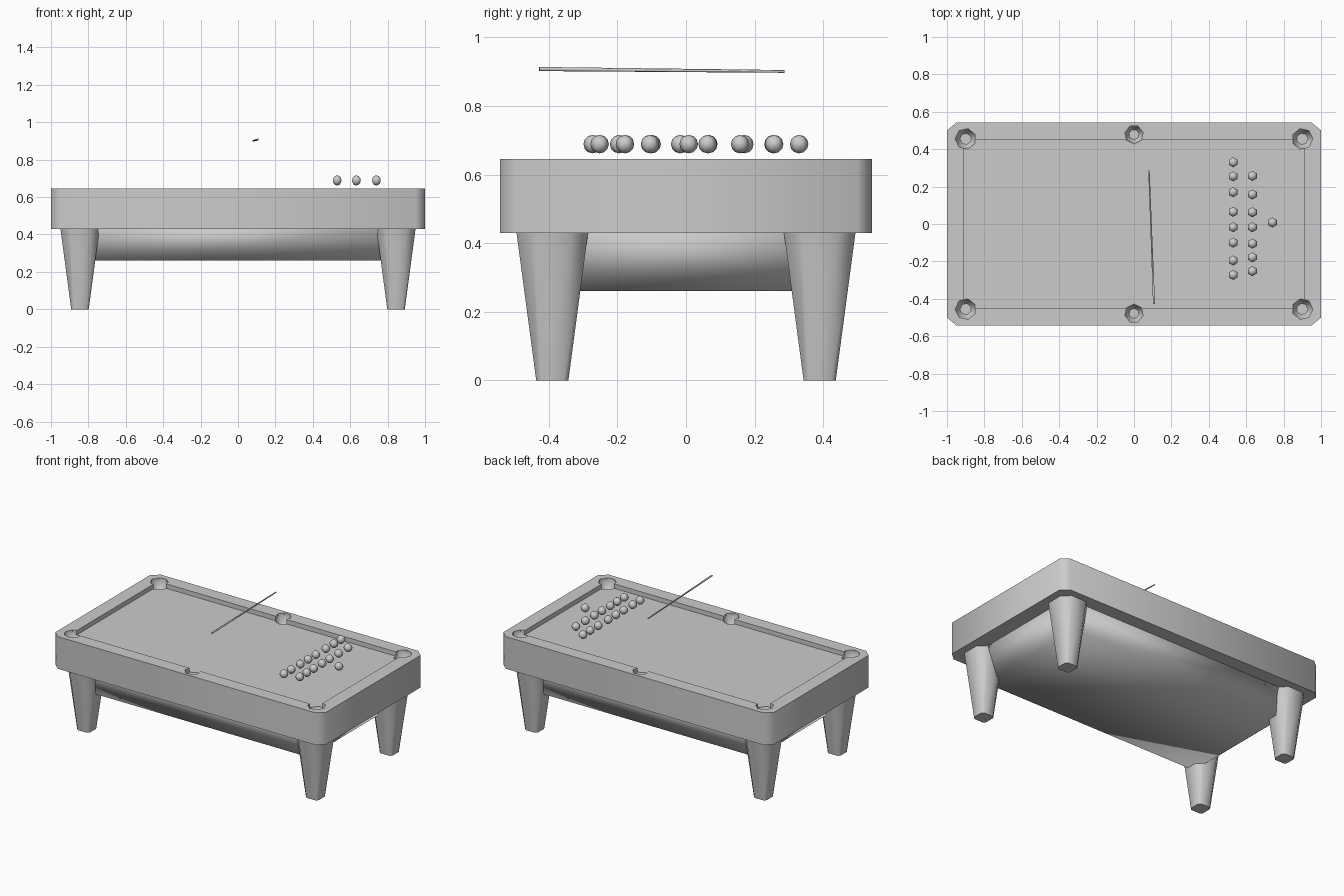
import bpy, bmesh, math
from mathutils import Vector

if "Cube" in bpy.data.objects:
    bpy.data.objects.remove(bpy.data.objects["Cube"])


def new_object(name, bm):
    bmesh.ops.recalc_face_normals(bm, faces=bm.faces)
    me = bpy.data.meshes.new(name)
    bm.to_mesh(me)
    bm.free()
    ob = bpy.data.objects.new(name, me)
    bpy.context.collection.objects.link(ob)
    return ob


def smooth(ob, angle=50):
    bpy.ops.object.select_all(action='DESELECT')
    ob.select_set(True)
    bpy.context.view_layer.objects.active = ob
    bpy.ops.object.shade_smooth_by_angle(angle=math.radians(angle))


def loft(name, rings):
    """Closed solid through rings of equal point count."""
    bm = bmesh.new()
    loops = [[bm.verts.new(p) for p in ring] for ring in rings]
    n = len(loops[0])
    for a, b in zip(loops, loops[1:]):
        for i in range(n):
            j = (i + 1) % n
            bm.faces.new((a[i], a[j], b[j], b[i]))
    bm.faces.new(loops[0])
    bm.faces.new(loops[-1])
    return new_object(name, bm)


def chamfered(cx, cy, hx, hy, dx, dy, z):
    """Rectangle with cut corners."""
    pts = [(hx, -hy + dy), (hx, hy - dy), (hx - dx, hy), (-hx + dx, hy),
           (-hx, hy - dy), (-hx, -hy + dy), (-hx + dx, -hy), (hx - dx, -hy)]
    return [(cx + x, cy + y, z) for x, y in pts]


def rect(hx, hy, z):
    return [(-hx, -hy, z), (hx, -hy, z), (hx, hy, z), (-hx, hy, z)]


def circle(cx, cy, r, z, n, phase):
    return [(cx + r * math.cos(phase + i * math.tau / n),
             cy + r * math.sin(phase + i * math.tau / n), z) for i in range(n)]


def cut(ob, cutter):
    mod = ob.modifiers.new("cut", 'BOOLEAN')
    mod.operation = 'DIFFERENCE'
    mod.solver = 'EXACT'
    mod.object = cutter
    bpy.context.view_layer.objects.active = ob
    bpy.ops.object.modifier_apply(modifier=mod.name)
    bpy.data.objects.remove(cutter)


# Table body with sunken bed
body = loft("table_body", [chamfered(0, 0, 1, 0.542, 0.05, 0.042, z) for z in (0.43, 0.645)])
cut(body, loft("bed_cutter", [rect(0.908, 0.453, 0.615), rect(0.908, 0.453, 0.70)]))

# Pockets: four corners and two sides
for px, py, r in [(sx * 0.9, sy * 0.455, 0.056) for sx in (-1, 1) for sy in (-1, 1)] + \
                 [(0, s * 0.478, 0.05) for s in (-1, 1)]:
    ph = math.atan2(py, px) + math.pi / 7
    cut(body, loft("pocket_cutter", [circle(px, py, k * r, z, 7, ph)
                                     for k, z in ((0.55, 0.575), (1, 0.61), (1, 0.70))]))
smooth(body)

# Tapered underframe
frame = loft("underframe", [rect(0.81, 0.41, 0.26), rect(0.905, 0.455, 0.44)])
frame.data.shade_smooth()

# Legs
for sx in (-1, 1):
    for sy in (-1, 1):
        cx, cy = sx * 0.845, sy * 0.39
        leg = loft("leg", [chamfered(cx, cy, 0.047, 0.047, 0.014, 0.014, 0),
                           chamfered(cx, cy, 0.105, 0.105, 0.05, 0.05, 0.435)])
        smooth(leg)

# Balls
rows = {0.53: (0.33, 0.255, 0.17, 0.065, -0.017, -0.1, -0.195, -0.272),
        0.633: (0.257, 0.158, 0.063, -0.017, -0.105, -0.178, -0.252),
        0.74: (0.008,)}
for x, ys in rows.items():
    for y in ys:
        bm = bmesh.new()
        bmesh.ops.create_uvsphere(bm, u_segments=6, v_segments=6, radius=0.027)
        bmesh.ops.translate(bm, verts=bm.verts, vec=(x, y, 0.689))
        ball = new_object("ball", bm)
        ball.data.shade_smooth()

# Cue stick
butt, tip = Vector((0.107, -0.428, 0.908)), Vector((0.08, 0.287, 0.901))
bm = bmesh.new()
bmesh.ops.create_cone(bm, cap_ends=True, segments=6, radius1=0.006, radius2=0.004,
                      depth=(tip - butt).length)
cue = new_object("cue_stick", bm)
cue.location = (butt + tip) / 2
cue.rotation_euler = (tip - butt).to_track_quat('Z', 'Y').to_euler()
smooth(cue, 65)
